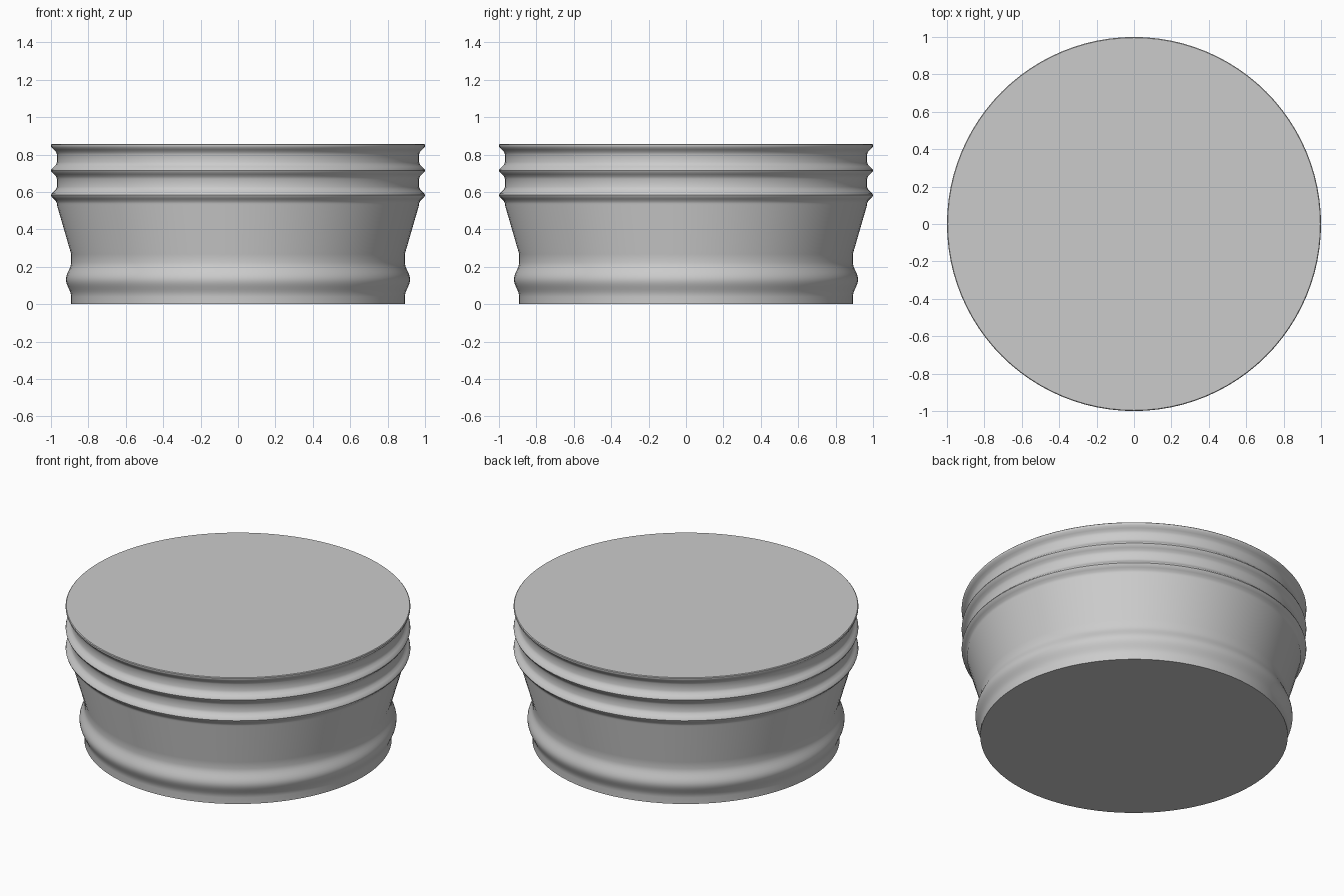
import bpy
import bmesh
import math

SEGMENTS = 96

cube = bpy.data.objects.get("Cube")
if cube:
    bpy.data.objects.remove(cube, do_unlink=True)

grey = bpy.data.materials.new("plain grey")
grey.use_nodes = True
GREY = (0.6, 0.6, 0.6, 1)
grey.diffuse_color = GREY
grey.node_tree.nodes["Principled BSDF"].inputs["Base Color"].default_value = GREY


def swell(z0, z1, radius, depth, steps):
    """Rounded moulding that flows out of the wall and back."""
    return [(radius + depth * (1 - math.cos(2 * math.pi * i / steps)) / 2,
             z0 + (z1 - z0) * i / steps) for i in range(steps + 1)]


def ridge(z):
    """Thin ring with concave flanks and a narrow flat rim."""
    lower = [(0.968, -0.045), (0.973, -0.032), (0.985, -0.02), (0.997, -0.008)]
    return ([(r, z + dz) for r, dz in lower] + [(1.0, z)]
            + [(r, z - dz) for r, dz in reversed(lower)])


# Outline from foot to top: foot, swelling, flared wall, two rings, rim
profile = [(0.892, 0)]
profile += swell(0.04, 0.225, 0.892, 0.028, 14)
profile += [(0.892, 0.268), (0.968, 0.53)]
profile += ridge(0.583) + ridge(0.715)
profile += ridge(0.846)[:5] + [(1.0, 0.853), (0.996, 0.857)]

# Turn the outline into a closed solid
bm = bmesh.new()
rings = []
for radius, z in profile:
    rings.append([bm.verts.new((radius * math.cos(a), radius * math.sin(a), z))
                  for a in (2 * math.pi * i / SEGMENTS for i in range(SEGMENTS))])
for low, high in zip(rings, rings[1:]):
    for i in range(SEGMENTS):
        j = (i + 1) % SEGMENTS
        bm.faces.new((low[i], low[j], high[j], high[i]))
bm.faces.new(rings[0][::-1])
bm.faces.new(rings[-1])

mesh = bpy.data.meshes.new("ringed_drum")
bm.to_mesh(mesh)
bm.free()
mesh.materials.append(grey)
drum = bpy.data.objects.new("ringed_drum", mesh)
bpy.context.collection.objects.link(drum)

bpy.context.view_layer.objects.active = drum
drum.select_set(True)
bpy.ops.object.shade_smooth_by_angle(angle=math.radians(30))
